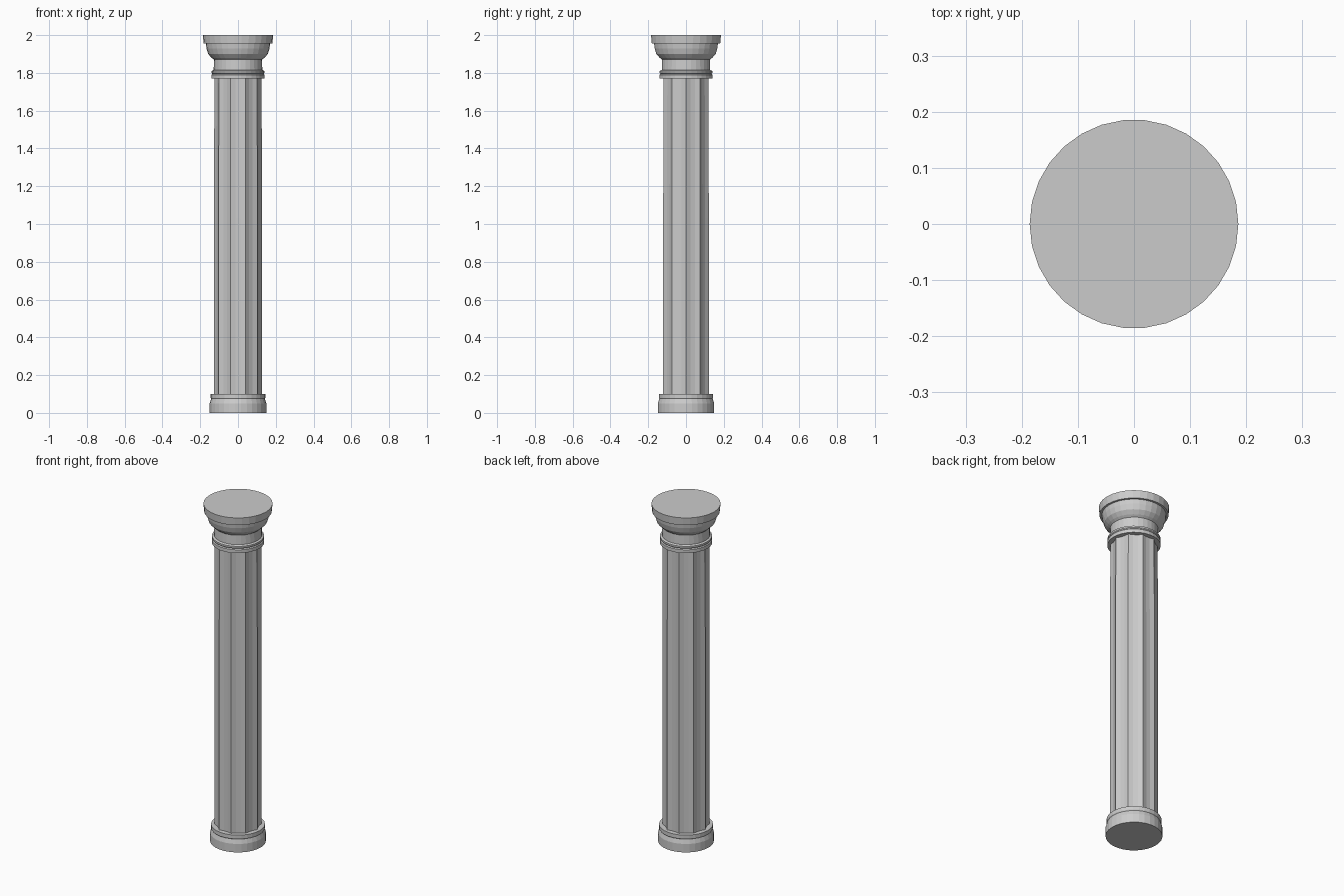
import bpy, bmesh
from math import cos, sin, tau

if "Cube" in bpy.data.objects:
    bpy.data.objects.remove(bpy.data.objects["Cube"])

SIDES = 30  # one vertex lies on the +x axis


def lathe(name, rings, radius_at=lambda i, r: r):
    """Stack rings of (radius, height) into a capped solid."""
    bm = bmesh.new()
    loops = []
    for r, z in rings:
        loop = []
        for i in range(SIDES):
            a, rad = tau * i / SIDES, radius_at(i, r)
            loop.append(bm.verts.new((rad * cos(a), rad * sin(a), z)))
        loops.append(loop)
    for lo, hi in zip(loops, loops[1:]):
        for i in range(SIDES):
            j = (i + 1) % SIDES
            bm.faces.new((lo[i], lo[j], hi[j], hi[i]))
    bm.faces.new(loops[0][::-1])
    bm.faces.new(loops[-1])
    mesh = bpy.data.meshes.new(name)
    bm.to_mesh(mesh)
    bm.free()
    obj = bpy.data.objects.new(name, mesh)
    bpy.context.collection.objects.link(obj)
    return obj


# Base: plain drum, slight step in, thin lip
lathe("base", [(0.15, 0), (0.15, 0.05), (0.142, 0.075),
               (0.145, 0.08), (0.145, 0.1), (0.125, 0.1)])

# Shaft: ten shallow flutes, ridge on every third vertex, slight taper
lathe("shaft", [(0.127, 0.09), (0.127, 1.03), (0.125, 1.78)],
      lambda i, r: r if i % 3 == 0 else r * 0.915)

# Capital: collar rings, neck, bowl and round top slab
lathe("capital", [(0.12, 1.77), (0.141, 1.77), (0.141, 1.79), (0.136, 1.795),
                  (0.14, 1.80), (0.14, 1.81), (0.129, 1.815), (0.127, 1.87),
                  (0.14, 1.88), (0.158, 1.90), (0.167, 1.93), (0.170, 1.955),
                  (0.182, 1.955), (0.186, 2.0)])
